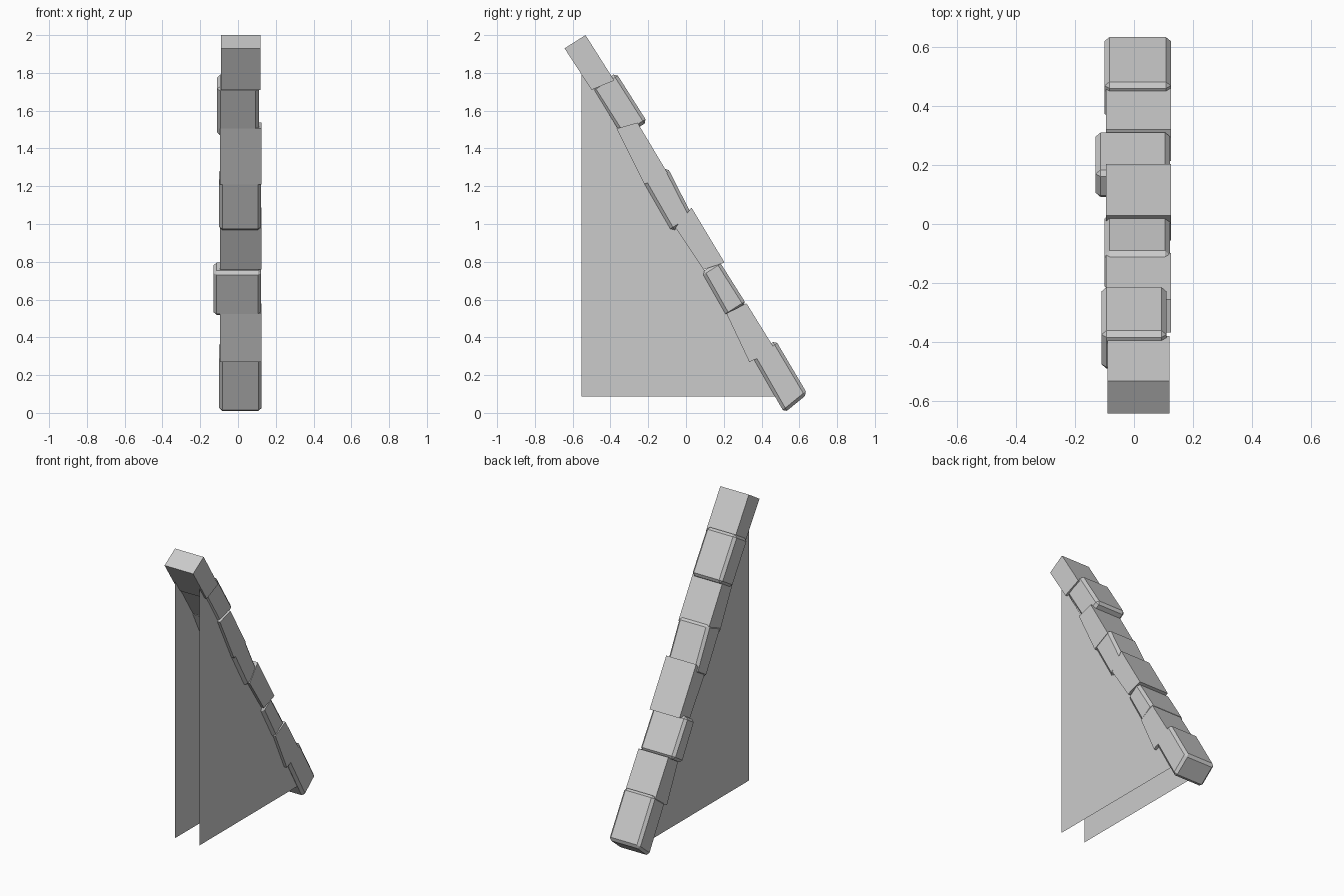
import bpy, bmesh

cube = bpy.data.objects.get("Cube")
if cube:
    bpy.data.objects.remove(cube, do_unlink=True)

grey = bpy.data.materials.new("stone_grey")
grey.use_nodes = True
colour = (0.6, 0.6, 0.6, 1)
grey.diffuse_color = colour
grey.node_tree.nodes["Principled BSDF"].inputs["Base Color"].default_value = colour


def add_object(name, bm):
    mesh = bpy.data.meshes.new(name)
    bm.to_mesh(mesh)
    bm.free()
    mesh.materials.append(grey)
    obj = bpy.data.objects.new(name, mesh)
    bpy.context.collection.objects.link(obj)
    return obj


def side_face(bm, x, profile):
    return bm.faces.new([bm.verts.new((x, y, z)) for y, z in profile])


def block(name, x0, x1, profile, bevel):
    """Side profile (y, z) extruded across the width, with optional chamfer."""
    bm = bmesh.new()
    face = side_face(bm, x0, profile)
    out = bmesh.ops.extrude_face_region(bm, geom=[face])
    verts = [v for v in out["geom"] if isinstance(v, bmesh.types.BMVert)]
    bmesh.ops.translate(bm, verts=verts, vec=(x1 - x0, 0, 0))
    bmesh.ops.recalc_face_normals(bm, faces=bm.faces)
    if bevel:
        bmesh.ops.bevel(bm, geom=bm.edges[:], offset=bevel, segments=1,
                        affect='EDGES', profile=0.5)
    add_object(name, bm)


# Sloping rail of alternating plain and chamfered stones, top to bottom
CHAMFER = 0.017
stones = [
    (-0.09, 0.12, [(-.643, 1.93), (-.532, 2), (-.38, 1.76), (-.50, 1.71)]),
    (-0.11, 0.11, [(-.50, 1.72), (-.37, 1.80), (-.205, 1.54), (-.335, 1.46)]),
    (-0.095, 0.125, [(-.368, 1.505), (-.257, 1.537), (-.098, 1.27), (-.22, 1.21)]),
    (-0.10, 0.122, [(-.236, 1.24), (-.098, 1.30), (.04, 1.03), (-.075, .96)]),
    (-0.095, 0.125, [(-.056, .98), (.029, 1.087), (.204, .796), (.093, .759)]),
    (-0.13, 0.122, [(.083, .745), (.175, .805), (.32, .575), (.217, .51)]),
    (-0.095, 0.125, [(.214, .526), (.32, .58), (.475, .33), (.335, .27)]),
    (-0.10, 0.125, [(.352, .295), (.474, .385), (.643, .10), (.521, 0)]),
]
for i, (x0, x1, profile) in enumerate(stones):
    chamfered = i % 2 == 1
    name = ("chamfered_stone_" if chamfered else "plain_stone_") + str(i + 1)
    block(name, x0, x1, profile, CHAMFER if chamfered else 0)

# Two thin triangular walls under the rail
triangle = [(-.553, .087), (.505, .087), (-.553, 1.82)]
for name, x, profile in (("left_wall", 0.105, triangle),
                         ("right_wall", -0.075, triangle[::-1])):
    bm = bmesh.new()
    side_face(bm, x, profile)
    add_object(name, bm)
